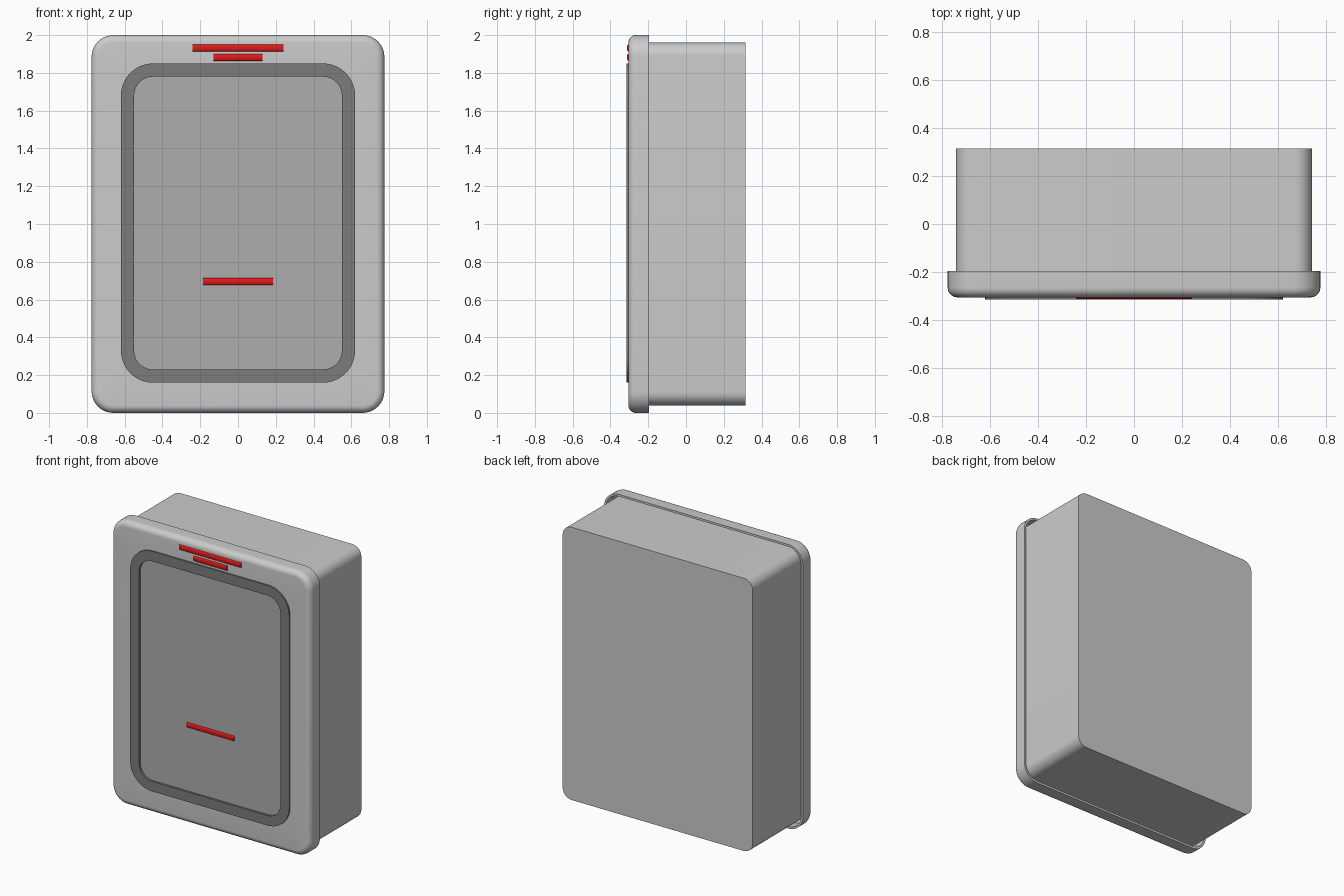
import bpy, bmesh
from math import sin, cos, pi, radians

if "Cube" in bpy.data.objects:
    bpy.data.objects.remove(bpy.data.objects["Cube"])

SEG = 10  # segments per rounded corner


def rounded_loop(half_w, z0, z1, r, y):
    """Rounded rectangle in the xz plane at depth y."""
    pts = []
    corners = [(half_w - r, z1 - r), (-half_w + r, z1 - r),
               (-half_w + r, z0 + r), (half_w - r, z0 + r)]
    for k, (cx, cz) in enumerate(corners):
        for i in range(SEG + 1):
            a = (k + i / SEG) * pi / 2
            pts.append((cx + r * cos(a), y, cz + r * sin(a)))
    return pts


def material(name, color):
    m = bpy.data.materials.new(name)
    m.diffuse_color = (*color, 1)
    m.use_nodes = True
    m.node_tree.nodes["Principled BSDF"].inputs["Base Color"].default_value = m.diffuse_color
    return m


def loft(name, loops, closed=False, mat=None):
    """Bridge loops in order; join last to first when closed, else cap ends."""
    bm = bmesh.new()
    rings = [[bm.verts.new(p) for p in loop] for loop in loops]
    n = len(rings[0])
    pairs = list(zip(rings, rings[1:]))
    if closed:
        pairs.append((rings[-1], rings[0]))
    else:
        bm.faces.new(rings[0])
        bm.faces.new(rings[-1])
    for a, b in pairs:
        for i in range(n):
            j = (i + 1) % n
            bm.faces.new((a[i], a[j], b[j], b[i]))
    bmesh.ops.recalc_face_normals(bm, faces=bm.faces)
    mesh = bpy.data.meshes.new(name)
    bm.to_mesh(mesh)
    bm.free()
    obj = bpy.data.objects.new(name, mesh)
    bpy.context.collection.objects.link(obj)
    if mat:
        mesh.materials.append(mat)
    bpy.ops.object.select_all(action='DESELECT')
    obj.select_set(True)
    bpy.context.view_layer.objects.active = obj
    bpy.ops.object.shade_smooth_by_angle(angle=radians(35))
    return obj


rubber = material("dark_rubber", (0.2, 0.2, 0.2))
smoke = material("smoked_glass", (0.42, 0.42, 0.42))
red = material("red_tape", (0.75, 0.01, 0.01))

# Rear case: open-fronted tray tucked into the lid
W = 0.02
loft("case", [
    rounded_loop(0.74 - W, 0.04 + W, 1.96 - W, 0.06, 0.315 - W),
    rounded_loop(0.74 - W, 0.04 + W, 1.96 - W, 0.06, -0.26),
    rounded_loop(0.74, 0.04, 1.96, 0.07, -0.26),
    rounded_loop(0.74, 0.04, 1.96, 0.07, 0.315)])

# Lid: hollow shell with a filleted front edge and a window opening
F, T = 0.04, 0.015
lid = [rounded_loop(0.59, 0.19, 1.82, 0.14, -0.305)]
for i in range(9):
    a = i / 8 * pi / 2
    d = F * (1 - sin(a))
    lid.append(rounded_loop(0.775 - d, d, 2 - d, 0.115 - d,
                            -0.305 + F * (1 - cos(a))))
lid += [rounded_loop(0.775, 0, 2, 0.115, -0.195),
        rounded_loop(0.775 - T, T, 2 - T, 0.10, -0.195),
        rounded_loop(0.775 - T, T, 2 - T, 0.10, -0.265),
        rounded_loop(0.74, 0.035, 1.965, 0.08, -0.285),
        rounded_loop(0.59, 0.19, 1.82, 0.14, -0.285)]
loft("lid", lid, closed=True)

# Window gasket
loft("window_gasket", [
    rounded_loop(0.62, 0.16, 1.85, 0.17, -0.285),
    rounded_loop(0.62, 0.16, 1.85, 0.17, -0.315),
    rounded_loop(0.55, 0.23, 1.78, 0.10, -0.315),
    rounded_loop(0.55, 0.23, 1.78, 0.10, -0.285)], closed=True, mat=rubber)

# Window pane
loft("window_pane", [
    rounded_loop(0.56, 0.22, 1.79, 0.11, -0.301),
    rounded_loop(0.56, 0.22, 1.79, 0.11, -0.290)], mat=smoke)


def label(name, half_w, z, base_y):
    """Blank tape strip with a slightly domed face."""
    prof = [(base_y - 0.001 - 0.007 * sin(pi * i / 8), z + 0.018 * cos(pi * i / 8))
            for i in range(9)]
    prof += [(base_y + 0.003, z - 0.018), (base_y + 0.003, z + 0.018)]
    loft(name, [[(x, y, zz) for y, zz in prof] for x in (-half_w, half_w)], mat=red)


# Warning labels
label("upper_label", 0.242, 1.932, -0.305)
label("lower_label", 0.13, 1.882, -0.305)
label("window_label", 0.185, 0.695, -0.301)
